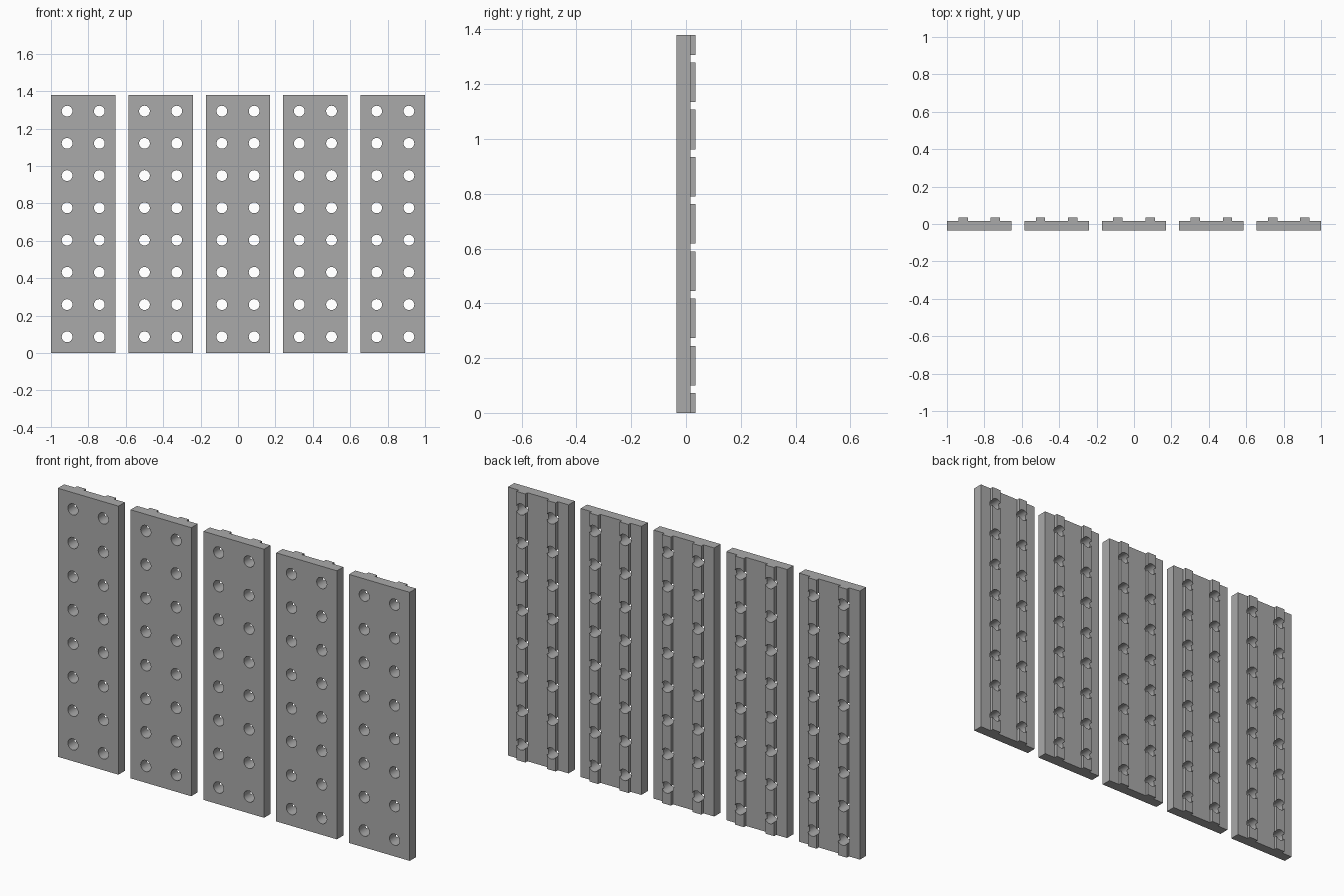
import bpy, bmesh, math
from mathutils import Matrix, Vector

if "Cube" in bpy.data.objects:
    bpy.data.objects.remove(bpy.data.objects["Cube"], do_unlink=True)

U = 2 / 116                      # module all dimensions are built on
WIDTH, HEIGHT, PITCH = 20 * U, 80 * U, 24 * U
FRONT, BACK, RIB_TOP = -2 * U, U, 2 * U
RIB_X, RIB_HALF = 5 * U, 1.45 * U
HOLE_R = 1.67 * U

grey = bpy.data.materials.new("plain grey")
grey.use_nodes = True
colour = (0.4, 0.4, 0.4, 1)
grey.diffuse_color = colour
grey.node_tree.nodes["Principled BSDF"].inputs["Base Color"].default_value = colour


def make_object(name, bm):
    bmesh.ops.recalc_face_normals(bm, faces=bm.faces)
    mesh = bpy.data.meshes.new(name)
    bm.to_mesh(mesh)
    bm.free()
    mesh.materials.append(grey)
    obj = bpy.data.objects.new(name, mesh)
    bpy.context.collection.objects.link(obj)
    return obj


# Plate with two back ribs, extruded upward from one profile
profile = [(-WIDTH / 2, FRONT), (WIDTH / 2, FRONT), (WIDTH / 2, BACK)]
for centre in (RIB_X, -RIB_X):
    right, left = centre + RIB_HALF, centre - RIB_HALF
    profile += [(right, BACK), (right, RIB_TOP), (left, RIB_TOP), (left, BACK)]
profile.append((-WIDTH / 2, BACK))

bm = bmesh.new()
base = bm.faces.new([bm.verts.new((x, y, 0)) for x, y in profile])
top = bmesh.ops.extrude_face_region(bm, geom=[base], use_keep_orig=True)["geom"]
bmesh.ops.translate(bm, vec=Vector((0, 0, HEIGHT)),
                    verts=[v for v in top if isinstance(v, bmesh.types.BMVert)])
panel = make_object("panel_1", bm)

# Cutter for the two columns of eight round holes
bm = bmesh.new()
turn = Matrix.Rotation(math.pi / 2, 4, "X")
for x in (-RIB_X, RIB_X):
    for row in range(8):
        place = Matrix.Translation((x, 0, (5 + 10 * row) * U))
        bmesh.ops.create_cone(bm, cap_ends=True, segments=32, radius1=HOLE_R,
                              radius2=HOLE_R, depth=8 * U, matrix=place @ turn)
cutter = make_object("hole_cutter", bm)
cutter.hide_render = True

# Drill the holes and keep the finished mesh
drill = panel.modifiers.new("holes", "BOOLEAN")
drill.operation = "DIFFERENCE"
drill.solver = "EXACT"
drill.object = cutter
bpy.context.view_layer.update()
graph = bpy.context.evaluated_depsgraph_get()
drilled = bpy.data.meshes.new_from_object(panel.evaluated_get(graph))
panel.modifiers.clear()
panel.data = drilled
bpy.data.objects.remove(cutter, do_unlink=True)

# Smooth hole walls, sharp edges elsewhere
bpy.ops.object.select_all(action="DESELECT")
panel.select_set(True)
bpy.context.view_layer.objects.active = panel
bpy.ops.object.shade_smooth_by_angle(angle=math.radians(30))

# Row of five identical panels
panel.location.x = -2 * PITCH
for i in range(1, 5):
    copy = panel.copy()
    copy.name = f"panel_{i + 1}"
    copy.location.x = (i - 2) * PITCH
    bpy.context.collection.objects.link(copy)
